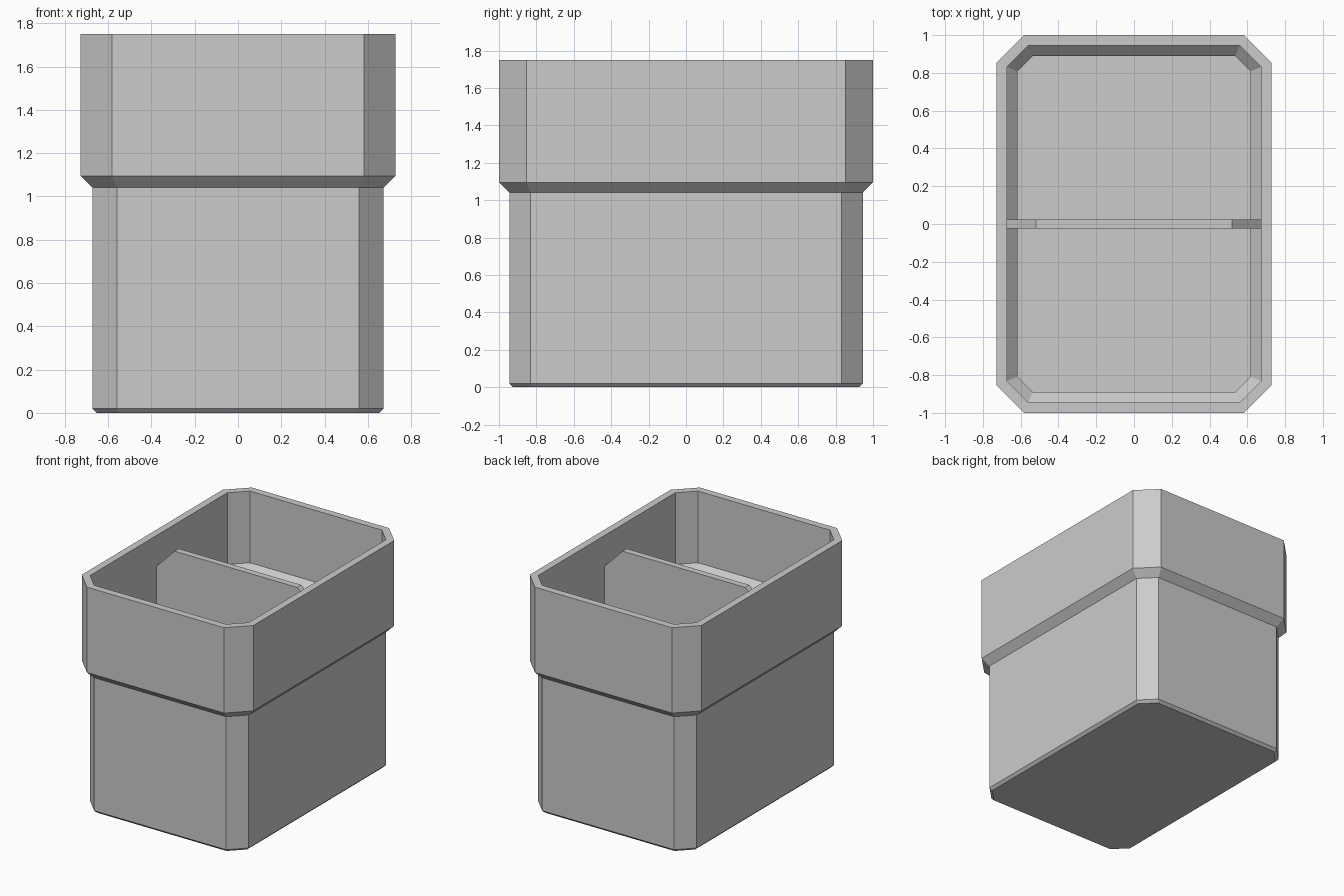
import bpy
import bmesh

if "Cube" in bpy.data.objects:
    bpy.data.objects.remove(bpy.data.objects["Cube"], do_unlink=True)

# Main dimensions
HALF_X, HALF_Y, CORNER = 0.728, 1.0, 0.146
HEIGHT, WALL, FLOOR = 1.75, 0.055, 0.055
LEDGE_TOP = 1.2
INNER_RIM = HALF_X - WALL
INNER_WALL = HALF_X - 2 * WALL

grey = bpy.data.materials.new("plain_grey")
grey.use_nodes = True
colour = (0.6, 0.6, 0.6, 1)
grey.diffuse_color = colour
grey.node_tree.nodes["Principled BSDF"].inputs["Base Color"].default_value = colour


def finish(name, bm):
    bmesh.ops.recalc_face_normals(bm, faces=bm.faces)
    mesh = bpy.data.meshes.new(name)
    bm.to_mesh(mesh)
    bm.free()
    mesh.materials.append(grey)
    obj = bpy.data.objects.new(name, mesh)
    bpy.context.collection.objects.link(obj)
    return obj


def ring(bm, inset, z):
    """Rectangle with cut corners, offset evenly inward."""
    x, y = HALF_X - inset, HALF_Y - inset
    c = CORNER - inset * (2 - 2 ** 0.5)
    quarter = [(x, y - c), (x - c, y)]
    right_half = [(px, -py) for px, py in reversed(quarter)] + quarter
    outline = right_half + [(-px, -py) for px, py in right_half]
    return [bm.verts.new((px, py, z)) for px, py in outline]


# Bin: outside from the base up, over the rim, then down the inside
sections = [
    (WALL + 0.02, 0), (WALL, 0.02), (WALL, 1.04), (0, 1.095), (0, HEIGHT),
    (WALL, HEIGHT), (WALL, LEDGE_TOP), (2 * WALL, LEDGE_TOP - WALL),
    (2 * WALL, FLOOR),
]
bm = bmesh.new()
rings = [ring(bm, inset, z) for inset, z in sections]
for low, high in zip(rings, rings[1:]):
    for i in range(len(low)):
        j = (i + 1) % len(low)
        bm.faces.new((low[i], low[j], high[j], high[i]))
bm.faces.new(rings[0])
bm.faces.new(rings[-1])
finish("bin_body", bm)

# Divider: plate following the inner wall, with cut top corners
half = [(INNER_WALL, FLOOR), (INNER_WALL, LEDGE_TOP - WALL),
        (INNER_RIM, LEDGE_TOP), (INNER_RIM, 1.515), (0.52, 1.67)]
profile = half + [(-x, z) for x, z in reversed(half)]
bm = bmesh.new()
face = bm.faces.new([bm.verts.new((x, -0.025, z)) for x, z in profile])
grown = bmesh.ops.extrude_face_region(bm, geom=[face], use_keep_orig=True)
moved = [v for v in grown["geom"] if isinstance(v, bmesh.types.BMVert)]
bmesh.ops.translate(bm, verts=moved, vec=(0, 0.05, 0))
finish("divider", bm)
